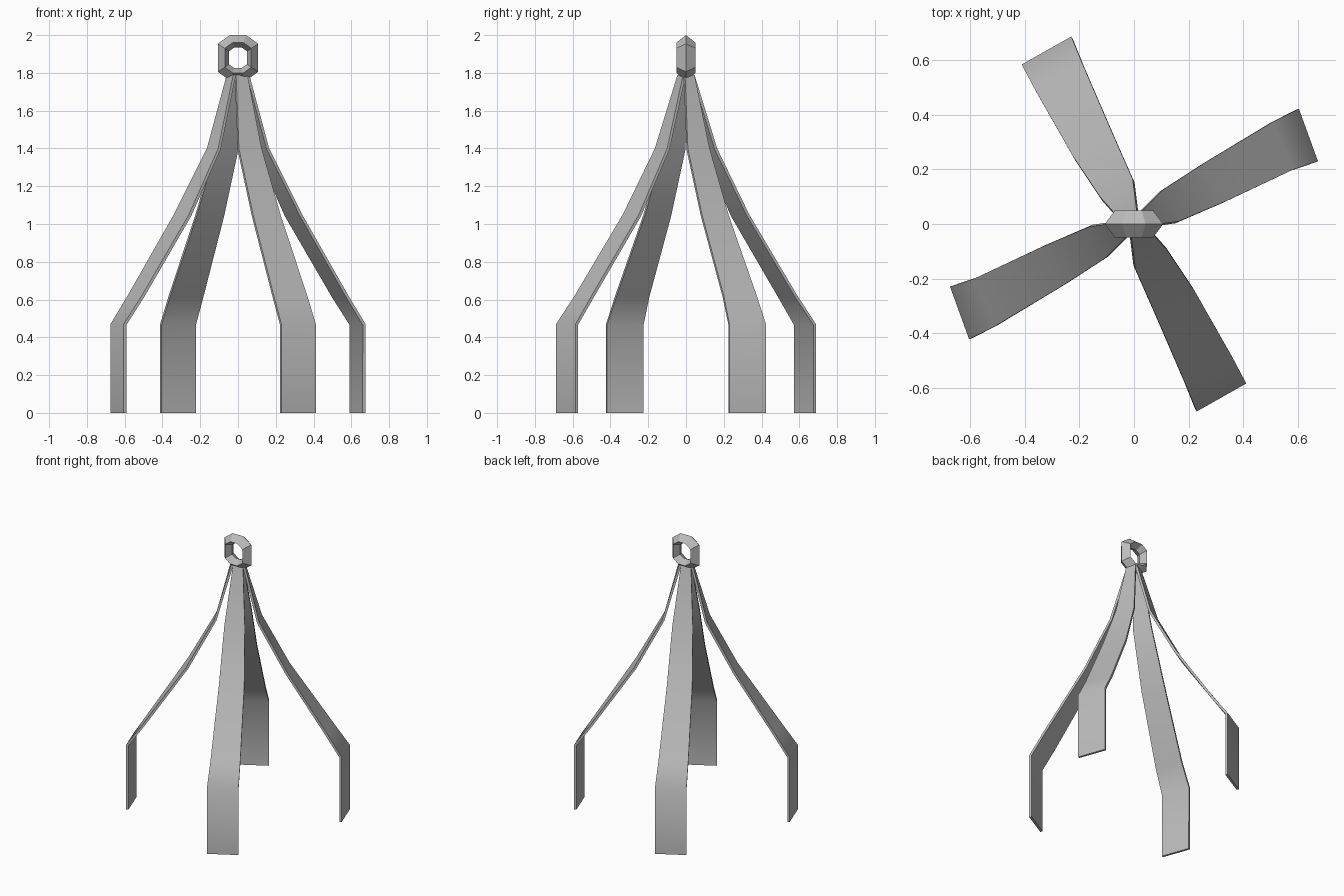
import bpy
import math

cube = bpy.data.objects.get("Cube")
if cube:
    bpy.data.objects.remove(cube, do_unlink=True)

grey = bpy.data.materials.new("plain_grey")
grey.use_nodes = True
COLOUR = (0.5, 0.5, 0.5, 1)
grey.diffuse_color = COLOUR
grey.node_tree.nodes["Principled BSDF"].inputs["Base Color"].default_value = COLOUR


def make_object(name, verts, faces):
    mesh = bpy.data.meshes.new(name)
    mesh.from_pydata(verts, [], faces)
    mesh.materials.append(grey)
    obj = bpy.data.objects.new(name, mesh)
    bpy.context.collection.objects.link(obj)
    return obj


# Straps: one height per bend, with both edges of the band given in plan
HEIGHTS = [0, 0.47, 0.62, 1.05, 1.4, 1.79]
SIDE_EDGES = (
    [(0.675, 0.23), (0.675, 0.23), (0.585, 0.2), (0.34, 0.085), (0.165, 0.01), (0.06, -0.005)],
    [(0.605, 0.423), (0.605, 0.423), (0.51, 0.375), (0.26, 0.225), (0.105, 0.125), (0.025, 0.045)],
)
FRONT_EDGES = (
    [(0.23, -0.688), (0.23, -0.688), (0.19, -0.59), (0.08, -0.335), (0.005, -0.165), (-0.01, -0.045)],
    [(0.412, -0.585), (0.412, -0.585), (0.367, -0.5), (0.225, -0.25), (0.125, -0.1), (0.05, -0.015)],
)


def strap(name, edges, turn):
    verts = [(turn * x, turn * y, z)
             for edge in edges for (x, y), z in zip(edge, HEIGHTS)]
    n = len(HEIGHTS)
    faces = [(i, n + i, n + i + 1, i + 1) for i in range(n - 1)]
    obj = make_object(name, verts, faces)
    solid = obj.modifiers.new("thickness", "SOLIDIFY")
    solid.thickness = 0.016
    solid.offset = -1
    bpy.ops.object.select_all(action="DESELECT")
    obj.select_set(True)
    bpy.context.view_layer.objects.active = obj
    bpy.ops.object.modifier_apply(modifier=solid.name)
    bpy.ops.object.shade_smooth_by_angle(angle=math.radians(45))


strap("left_strap", SIDE_EDGES, 1)
strap("right_strap", SIDE_EDGES, -1)
strap("front_strap", FRONT_EDGES, 1)
strap("back_strap", FRONT_EDGES, -1)

# Hanging ring: eight-sided loop with a diamond cross-section
CENTRE = 1.88


def octagon(w, h, y):
    quarter = [(w, 0.62 * h), (0.4 * w, h)]
    half = quarter + [(-x, z) for x, z in reversed(quarter)]
    return [(x, y, CENTRE + z) for x, z in half + [(-x, -z) for x, z in half]]


loops = [octagon(0.107, 0.12, 0), octagon(0.07, 0.081, -0.05),
         octagon(0.048, 0.055, 0), octagon(0.07, 0.081, 0.05)]
ring_faces = []
for a in range(4):
    b = (a + 1) % 4
    for i in range(8):
        j = (i + 1) % 8
        ring_faces.append((8 * a + i, 8 * b + i, 8 * b + j, 8 * a + j))
make_object("hanging_ring", [v for loop in loops for v in loop], ring_faces)
